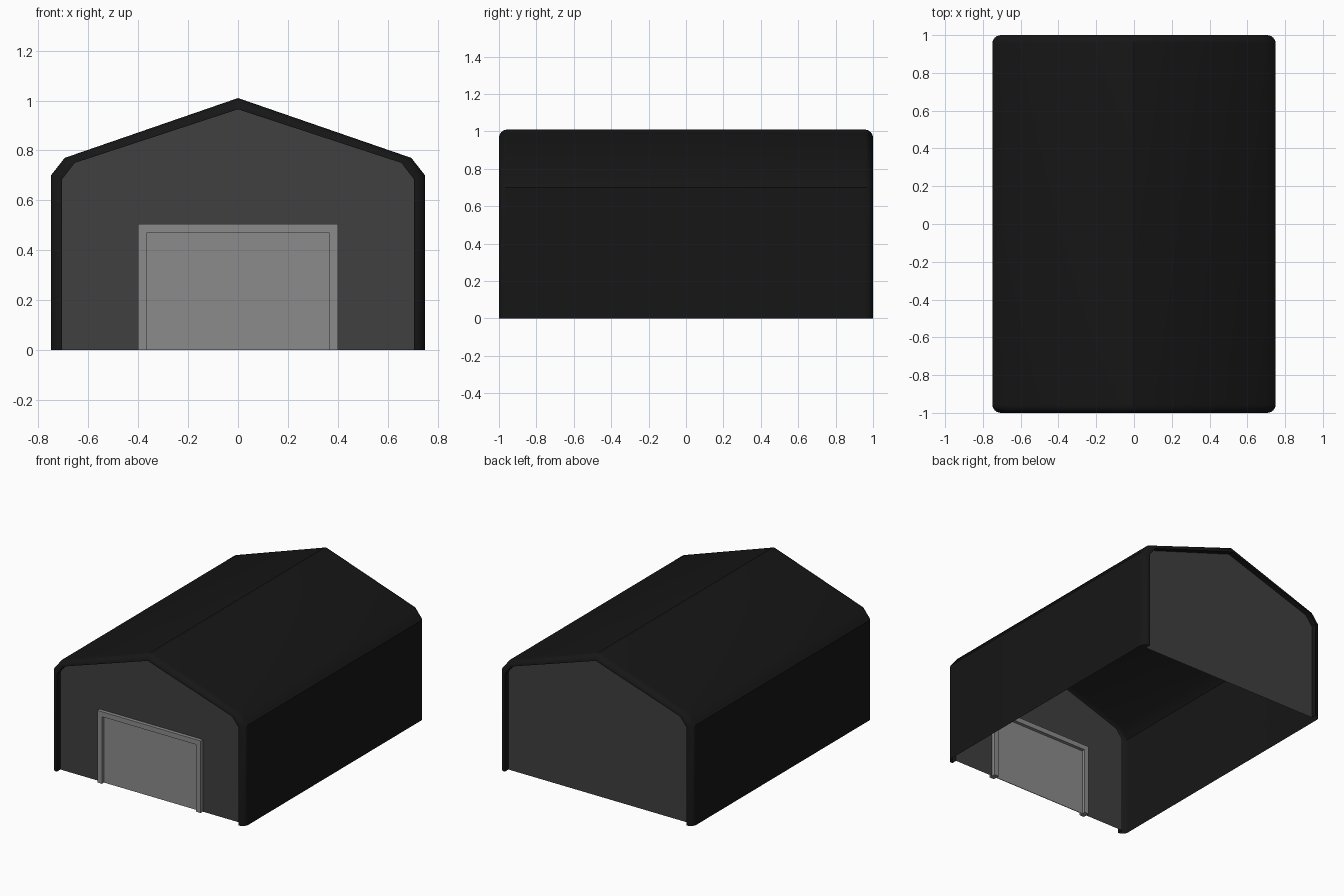
import bpy, bmesh, math

if "Cube" in bpy.data.objects:
    bpy.data.objects.remove(bpy.data.objects["Cube"])

def material(name, v):
    m = bpy.data.materials.new(name)
    m.diffuse_color = (v, v, v, 1)
    m.use_nodes = True
    m.node_tree.nodes["Principled BSDF"].inputs["Base Color"].default_value = m.diffuse_color
    return m

BLACK = material("black_sheet", 0.008)
DARK = material("dark_grey_wall", 0.05)
GREY = material("door_grey", 0.26)

def finish(name, bm, mat, smooth=False):
    bmesh.ops.recalc_face_normals(bm, faces=bm.faces)
    mesh = bpy.data.meshes.new(name)
    bm.to_mesh(mesh)
    bm.free()
    mesh.materials.append(mat)
    ob = bpy.data.objects.new(name, mesh)
    bpy.context.collection.objects.link(ob)
    if smooth:
        bpy.ops.object.select_all(action='DESELECT')
        bpy.context.view_layer.objects.active = ob
        ob.select_set(True)
        bpy.ops.object.shade_smooth_by_angle(angle=math.radians(35))
    return ob

def mirrored(half):
    return half + [(-x, z) for x, z in reversed(half[:-1])]

OUTER = mirrored([(0.75, 0), (0.75, 0.70), (0.695, 0.77), (0, 1.01)])
INNER = mirrored([(0.705, 0), (0.705, 0.685), (0.655, 0.75), (0, 0.965)])
WALL_Y, RIM = 0.96, 0.045

# Shell: open sheet lofted along y, with a rounded rim folded in at each end
def end_rings():
    rings = [(1 - math.cos(a), 1 - RIM + RIM * math.sin(a))
             for a in (math.pi / 2 * i / 6 for i in range(7))]
    return rings + [(1, WALL_Y)]

ends = end_rings()
stations = [(t, -y) for t, y in reversed(ends)] + ends
bm = bmesh.new()
previous = None
for t, y in stations:
    ring = [bm.verts.new((ox + (ix - ox) * t, y, oz + (iz - oz) * t))
            for (ox, oz), (ix, iz) in zip(OUTER, INNER)]
    if previous:
        for i in range(len(ring) - 1):
            bm.faces.new((previous[i], previous[i + 1], ring[i + 1], ring[i]))
    previous = ring
finish("barn_shell", bm, BLACK, True)

# Extruded outlines in the xz plane; equal y values give a flat sheet
def outline(name, points, y0, y1, mat):
    bm = bmesh.new()
    face = bm.faces.new([bm.verts.new((x, y0, z)) for x, z in points])
    if y1 != y0:
        new = bmesh.ops.extrude_face_region(bm, geom=[face], use_keep_orig=True)
        verts = [v for v in new["geom"] if isinstance(v, bmesh.types.BMVert)]
        bmesh.ops.translate(bm, verts=verts, vec=(0, y1 - y0, 0))
    return finish(name, bm, mat)

# Gable walls, the front one notched for the door
opening = [(-0.4, 0), (-0.4, 0.505), (0.4, 0.505), (0.4, 0)]
outline("back_gable", INNER, WALL_Y, WALL_Y, DARK)
outline("front_gable", INNER + opening, -WALL_Y, -WALL_Y, DARK)

# Door frame and recessed door panel
inside = [(0.365, 0), (0.365, 0.47), (-0.365, 0.47), (-0.365, 0)]
outline("door_frame", opening + inside, -0.985, -0.935, GREY)
outline("door_panel", inside, -0.962, -0.958, GREY)
